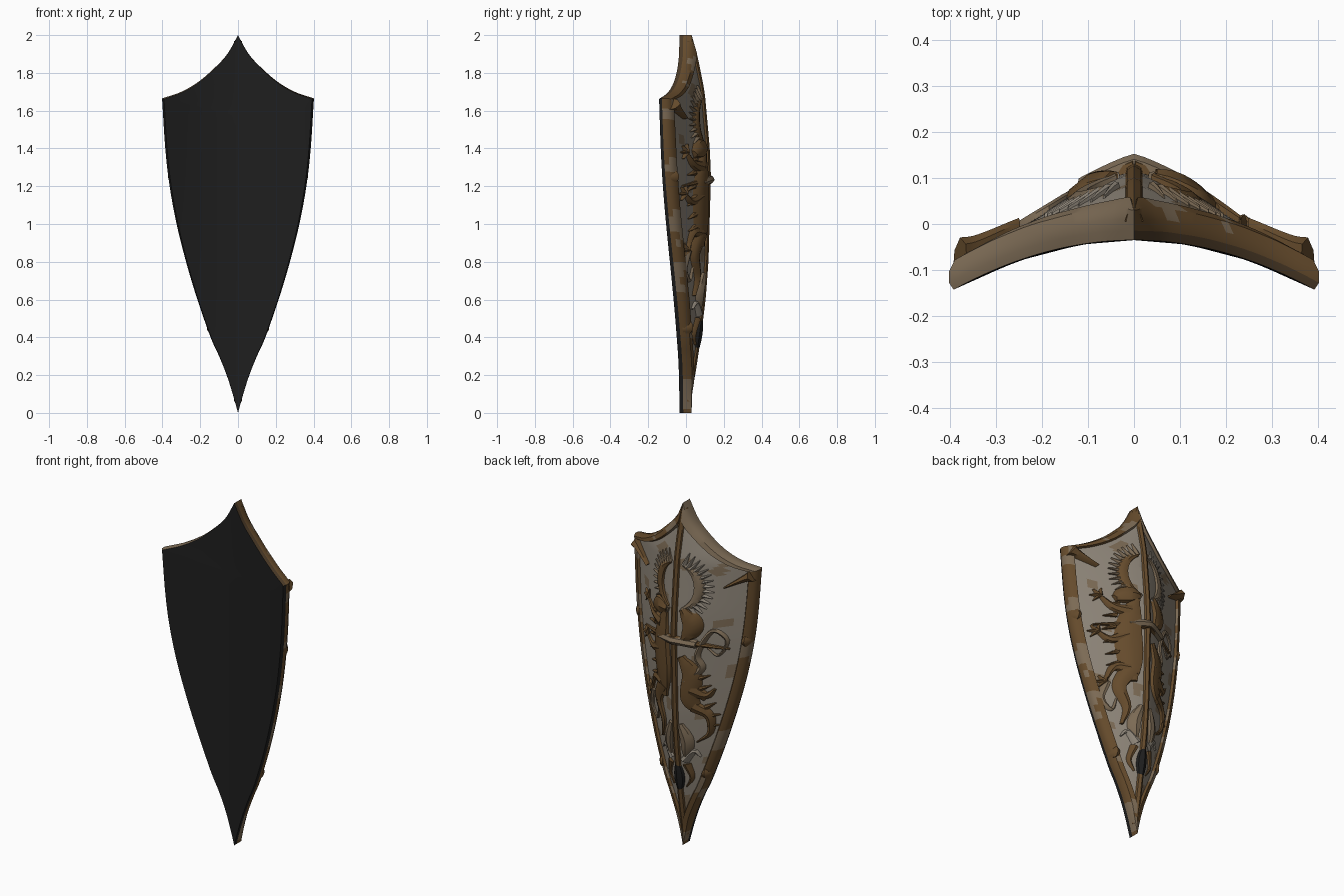
import bpy, bmesh, math
from mathutils import Vector

if "Cube" in bpy.data.objects:
    bpy.data.objects.remove(bpy.data.objects["Cube"])


def material(name, rgb):
    m = bpy.data.materials.new(name)
    m.use_nodes = True
    m.diffuse_color = (*rgb, 1)
    m.node_tree.nodes["Principled BSDF"].inputs["Base Color"].default_value = (*rgb, 1)
    return m


BLACK, BROWN, TAN, FIELD, DARK = range(5)
MATS = [material("black lining", (.013, .013, .013)), material("aged bronze", (.13, .07, .025)),
        material("worn bronze", (.2, .145, .09)), material("worn steel", (.27, .235, .19)),
        material("dark bronze", (.07, .042, .02))]

# Half outline: side edge from the lower tip to the corner, then the scooped top edge
SIDE = [(0, 0), (.028, .1), (.06, .2), (.1, .3), (.145, .4), (.215, .6), (.275, .8),
        (.325, 1), (.362, 1.2), (.385, 1.4), (.402, 1.665)]
TOP = [(.402, 1.665), (.3, 1.7), (.2, 1.76), (.1, 1.85), (.05, 1.91), (0, 2)]
KEEL = [(.012, 0), (.015, .1), (.035, .2), (.065, .4), (.09, .6), (.105, .8),
        (.118, 1.25), (.112, 1.4), (.085, 1.7), (.045, 1.9), (.012, 2)]


def lookup(table, z):
    for (a, z0), (b, z1) in zip(table, table[1:]):
        if z <= z1:
            return a + (b - a) * max(0, z - z0) / (z1 - z0)
    return table[-1][0]


def front_y(x):
    return -.035 - .7 * x * x


def surf(x, z):
    """Height of the decorated face at a point."""
    w = max(lookup(SIDE + TOP[1:], z), .001)
    t = min(abs(x) / w, 1)
    edge = front_y(w) + .045
    return edge + (lookup(KEEL, z) - edge) * (1 - t ** 1.2)


def smooth_path(pts, n):
    """Catmull-Rom samples through a short list of points."""
    p = [Vector(q) for q in pts]
    p = [2 * p[0] - p[1]] + p + [2 * p[-1] - p[-2]]
    out = []
    for i in range(1, len(p) - 2):
        a, b, c, d = p[i - 1:i + 3]
        for k in range(n):
            t = k / n
            out.append(.5 * (2 * b + (c - a) * t + (2 * a - 5 * b + 4 * c - d) * t * t
                             + (3 * b - a - 3 * c + d) * t ** 3))
    return out + [p[-2]]


def finish(name, bm, angle=35):
    me = bpy.data.meshes.new(name)
    bm.to_mesh(me)
    bm.free()
    for m in MATS:
        me.materials.append(m)
    ob = bpy.data.objects.new(name, me)
    bpy.context.collection.objects.link(ob)
    bpy.ops.object.select_all(action='DESELECT')
    ob.select_set(True)
    bpy.context.view_layer.objects.active = ob
    bpy.ops.object.shade_smooth_by_angle(angle=math.radians(angle))
    return ob


def patch(x, z):
    """Blotchy wear value."""
    return math.sin(17 * x + 9 * z) * math.sin(13 * z - 21 * x + 1) + .4 * math.sin(41 * z + 30 * x)


# Shield body: field, raised rim, edge wall and plain front
def shield_body():
    bm = bmesh.new()
    outline = smooth_path(SIDE, 5)[:-1] + smooth_path(TOP, 6)
    corner = (len(SIDE) - 1) * 5
    for s in (1, -1):
        grid = []
        for i, (x, z) in enumerate(outline):
            x = max(x, 0)
            kz = z * .94 if i <= corner else 1.565 + (z - 1.665) * 1.3
            edge, core = Vector((x, z)), Vector((0, kz))
            length = max((edge - core).length, .001)
            rim = max(0, 1 - .05 / length)
            row = []
            for t, lift, part in ([(rim * k / 7, 0, 0) for k in range(8)]
                                  + [(rim + (1 - rim) * .2, .018, 0), (rim + (1 - rim) * .75, .018, 0),
                                     (1, 0, 0), (1, 0, 1), (.975, 0, 2), (.65, 0, 2), (.3, 0, 2), (0, 0, 2)]):
                px, pz = core.lerp(edge, t)
                back = surf(px, pz) + lift
                y = (back, back * .45 + front_y(px) * .55, front_y(px))[part]
                row.append(bm.verts.new((s * px, y, pz)))
            grid.append(row)
        for i in range(len(grid) - 1):
            for j in range(len(grid[0]) - 1):
                f = bm.faces.new((grid[i][j], grid[i + 1][j], grid[i + 1][j + 1], grid[i][j + 1]))
                c = f.calc_center_median()
                wear, top = patch(c.x, c.z), i >= corner
                if j < 7:
                    f.material_index = FIELD if wear > -.75 else TAN
                elif j < 11:
                    f.material_index = TAN if wear > .45 or (top and s < 0) else BROWN
                else:
                    f.material_index = (TAN if s < 0 else DARK) if top and j < 12 else BLACK
    bmesh.ops.remove_doubles(bm, verts=bm.verts, dist=.0005)
    bmesh.ops.dissolve_degenerate(bm, edges=bm.edges, dist=.0001)
    bmesh.ops.recalc_face_normals(bm, faces=bm.faces)
    finish("shield_body", bm)


# Relief ribbon draped on the face; shape is "taper", "blob" or "even"
def relief(bm, pts, width, height, mat, shape="taper", n=5):
    path = smooth_path(pts, n)
    rows = []
    for i, p in enumerate(path):
        u = i / (len(path) - 1)
        k = {"taper": 1 - .85 * u, "even": 1,
             "blob": max(.15, math.sin(math.pi * u)) ** .5}[shape]
        d = (path[min(i + 1, len(path) - 1)] - path[max(i - 1, 0)]).normalized()
        side = Vector((-d.y, d.x)) * width * k
        row = []
        for o, h in ((-1, -.3), (-.75, .65), (0, 1), (.75, .65), (1, -.3)):
            x, z = p + side * o
            row.append(bm.verts.new((x, surf(x, z) + height * h * (.4 + .6 * k), z)))
        rows.append(row)
    faces = [bm.faces.new((a[j], a[j + 1], b[j + 1], b[j]))
             for a, b in zip(rows, rows[1:]) for j in range(4)]
    faces += [bm.faces.new(rows[0]), bm.faces.new(rows[-1])]
    for f in faces:
        f.material_index = mat
        f.normal_update()
        if f.normal.y < 0:
            f.normal_flip()


def tufts(bm, pts, reach, mat):
    """Row of pointed locks fanning out beside a path."""
    path = smooth_path(pts, 2)
    for a, b in zip(path, path[1:]):
        d = (b - a).normalized()
        tip = a + Vector((d.y, -d.x)) * reach - d * reach * .3
        relief(bm, [a, tip], .016, .02, mat, n=3)


shield_body()

# Central keel and dark foot plate
bm = bmesh.new()
relief(bm, [(0, .06), (0, .5), (0, 1), (0, 1.5), (0, 1.97)], .02, .014, BROWN, "even", 8)
relief(bm, [(0, .33), (0, .5)], .035, .02, BLACK, "blob")
finish("keel", bm)

# Cross bar over the keel
bm = bmesh.new()
for s in (1, -1):
    relief(bm, [(0, 1.235), (s * .12, 1.22), (s * .27, 1.2)], .03, .028, BROWN)
relief(bm, [(-.12, 1.22), (0, 1.235), (.11, 1.22)], .024, .035, TAN, "even")
finish("cross_bar", bm)

# Spiked mane ring around the keel
bm = bmesh.new()
for s in (1, -1):
    arc = [(s * .125 * math.sin(a), 1.54 + .135 * math.cos(a))
           for a in [math.radians(20 + 28 * k) for k in range(6)]]
    relief(bm, arc, .03, .022, TAN if s < 0 else BROWN, "blob")
    for x, z in smooth_path(arc, 3):
        d = Vector((x, z - 1.54)).normalized()
        p = Vector((x, z))
        relief(bm, [p, p + d * .07], .014, .018, FIELD if s < 0 else TAN, n=3)
finish("mane_ring", bm)

# Beast on the left half: head, body, limbs and claws
bm = bmesh.new()
relief(bm, [(.05, 1.4), (.11, 1.4), (.17, 1.37)], .055, .04, BROWN, "blob")
relief(bm, [(.07, 1.38), (.1, 1.2), (.09, 1.02), (.08, .88)], .075, .035, BROWN, "blob")
relief(bm, [(.09, .95), (.14, .84), (.1, .72), (.12, .62)], .05, .035, BROWN)
for limb in ([(.1, 1.3), (.18, 1.32), (.24, 1.38)], [(.11, 1.15), (.19, 1.12), (.25, 1.16)],
             [(.1, .95), (.17, .95), (.21, .86)]):
    relief(bm, limb, .038, .034, BROWN)
    end = Vector(limb[-1])
    for a in (-50, 0, 50, 100):
        r = math.radians(a)
        relief(bm, [end, end + Vector((math.cos(r), math.sin(r))) * .045], .014, .026, BROWN, n=3)
tufts(bm, [(.15, 1.34), (.17, 1.2), (.15, 1.05), (.14, .92)], -.06, BROWN)
relief(bm, [(.2, .86), (.22, .76), (.17, .7), (.15, .77)], .022, .022, TAN)
finish("beast_left", bm)

# Beast on the right half: shoulder, curling tail, haunch and paws
bm = bmesh.new()
relief(bm, [(-.05, 1.42), (-.1, 1.33), (-.06, 1.24)], .055, .035, BROWN, "blob")
relief(bm, [(-.04, 1.14), (-.09, 1.04), (-.08, .9), (-.12, .82)], .055, .03, BROWN, "blob")
relief(bm, [(-.09, .95), (-.16, .92), (-.2, .96)], .04, .034, BROWN)
relief(bm, [(-.1, .85), (-.17, .8), (-.17, .7), (-.11, .64)], .035, .03, BROWN)
relief(bm, [(-.06, 1.0), (-.14, 1.08), (-.12, 1.16), (-.19, 1.3), (-.26, 1.25),
            (-.22, 1.16), (-.17, 1.2)], .022, .024, TAN)
tufts(bm, [(-.13, 1.02), (-.14, .9), (-.17, .8), (-.15, .68)], .05, BROWN)
finish("beast_right", bm)

# Leaf curls near the foot, on both halves
bm = bmesh.new()
for s in (1, -1):
    relief(bm, [(s * .03, .74), (s * .06, .64), (s * .05, .54)], .035, .028, TAN, "blob")
    relief(bm, [(s * .04, .52), (s * .09, .58), (s * .12, .55)], .025, .024, FIELD)
    relief(bm, [(s * .05, .5), (s * .07, .42), (s * .04, .36)], .022, .022, BROWN)
finish("foot_leaves", bm)

# Corner spikes pointing inward and studs along the rim
bm = bmesh.new()
for s in (1, -1):
    relief(bm, [(s * .378, 1.635), (s * .34, 1.615), (s * .25, 1.56)], .036, .06, BROWN)
    for z in (.45, 1.25):
        w = lookup(SIDE, z) - .02
        relief(bm, [(s * w, z - .03), (s * w, z), (s * w, z + .03)], .022, .035, BROWN, "blob")
finish("corner_spikes_and_studs", bm)
